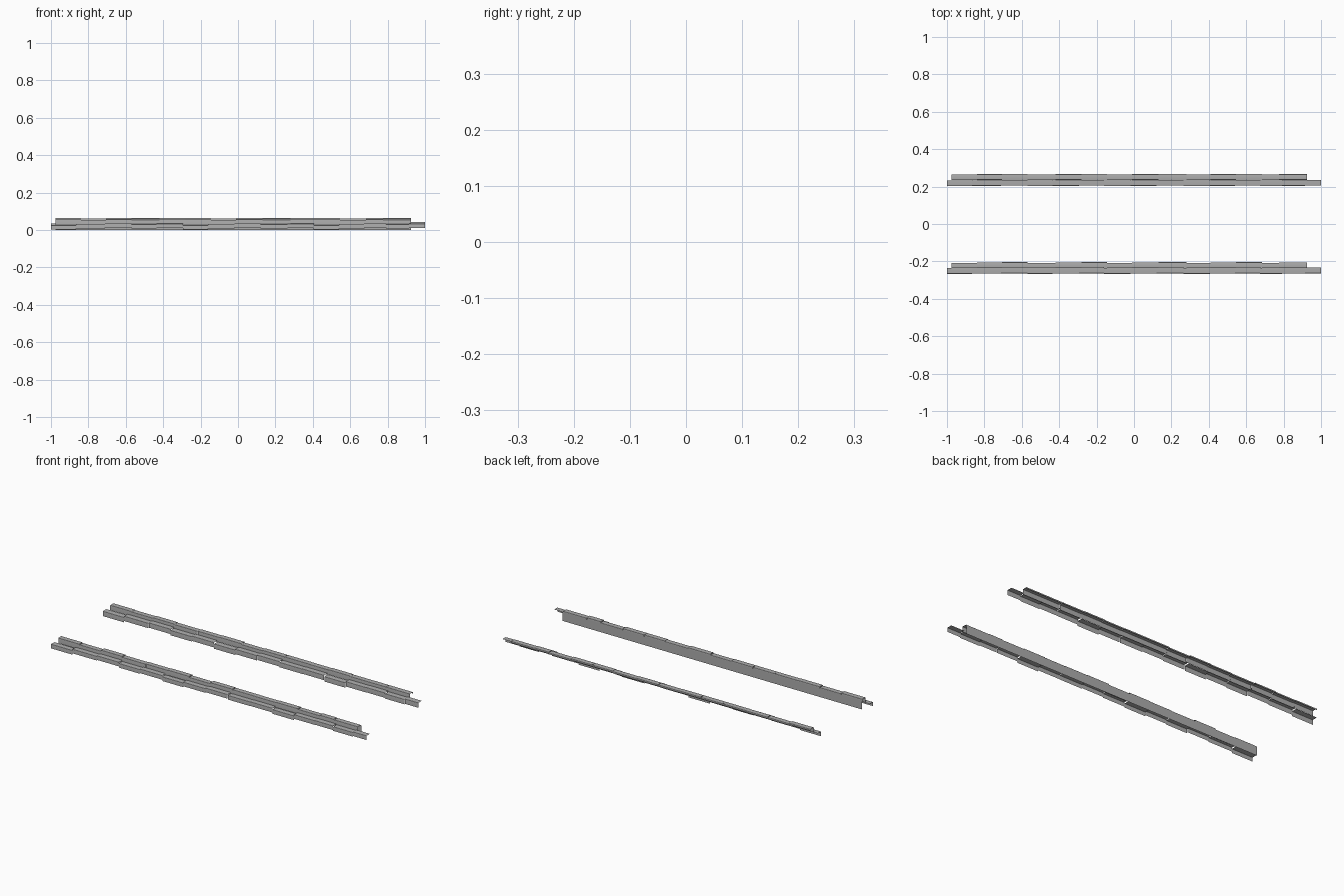
import bpy
import bmesh
import math

cube = bpy.data.objects.get("Cube")
if cube:
    bpy.data.objects.remove(cube, do_unlink=True)

# Plain stone grey
stone = bpy.data.materials.new("stone_grey")
stone.use_nodes = True
GREY = (0.42, 0.42, 0.42, 1)
stone.diffuse_color = GREY
stone.node_tree.nodes["Principled BSDF"].inputs["Base Color"].default_value = GREY

# Joints between the blocks along each course
LOWER_X = [-1, -.865, -.71, -.57, -.435, -.295, -.16, -.02,
           .12, .265, .405, .54, .675, .79, .915, 1]
UPPER_X = [-.975, -.84, -.705, -.57, -.42, -.28, -.145, -.01,
           .13, .28, .41, .545, .685, .775, .925]


def rounded(points, radius):
    """Round the inner corners of an open (y, z) profile."""
    out = [points[0]]
    for before, here, after in zip(points, points[1:], points[2:]):
        def toward(other):
            d = math.dist(here, other)
            return [h + (o - h) * radius / d for h, o in zip(here, other)]
        a, c = toward(before), toward(after)
        for t in (0, 0.33, 0.67, 1):
            out.append(tuple((1 - t) ** 2 * p + 2 * t * (1 - t) * q + t * t * r
                             for p, q, r in zip(a, here, c)))
    return out + [points[-1]]


def course(name, joints, points, drops, radius=0.0025):
    """A run of open shell blocks, each set at a slightly different height."""
    bm = bmesh.new()
    for i, (x0, x1) in enumerate(zip(joints, joints[1:])):
        dz = -drops[i % len(drops)]
        dy = 0.0015 * (i % 3 - 1) * (len(points) > 2)
        profile = [(y + dy, z + dz) for y, z in points]
        if radius and len(points) > 2:
            profile = rounded(profile, radius)
        ends = [[bm.verts.new((x, y, z)) for y, z in profile] for x in (x0, x1)]
        for k in range(len(profile) - 1):
            bm.faces.new((ends[0][k], ends[1][k], ends[1][k + 1], ends[0][k + 1]))
    mesh = bpy.data.meshes.new(name)
    bm.to_mesh(mesh)
    bm.free()
    mesh.materials.append(stone)
    obj = bpy.data.objects.new(name, mesh)
    bpy.context.collection.objects.link(obj)
    bpy.ops.object.select_all(action="DESELECT")
    obj.select_set(True)
    bpy.context.view_layer.objects.active = obj
    bpy.ops.object.shade_smooth_by_angle(angle=math.radians(40))
    return obj


LOWER_DROPS = (0.010, 0.003, 0.0, 0.005, 0.002)
UPPER_DROPS = (0.001, 0.005, 0.0, 0.003, 0.002)
BACK_DROPS = (0.0, 0.003, 0.001, 0.002, 0.001)

# Front step: low course, high course and rear wall
course("front_lower_course", LOWER_X,
       [(-0.265, 0.012), (-0.265, 0.036), (-0.235, 0.036)], LOWER_DROPS)
course("front_upper_course", UPPER_X,
       [(-0.235, 0.028), (-0.235, 0.058), (-0.206, 0.058), (-0.206, 0.045)],
       UPPER_DROPS)
course("front_rear_wall", UPPER_X, [(-0.2035, 0.0), (-0.2035, 0.050)], (0.0,))

# Back step: same courses, raised slightly, with a short rear lip
course("back_lower_course", LOWER_X,
       [(0.204, 0.018), (0.204, 0.046), (0.235, 0.046)], LOWER_DROPS)
course("back_upper_course", UPPER_X,
       [(0.236, 0.036), (0.236, 0.065), (0.266, 0.065), (0.266, 0.056)],
       BACK_DROPS)
